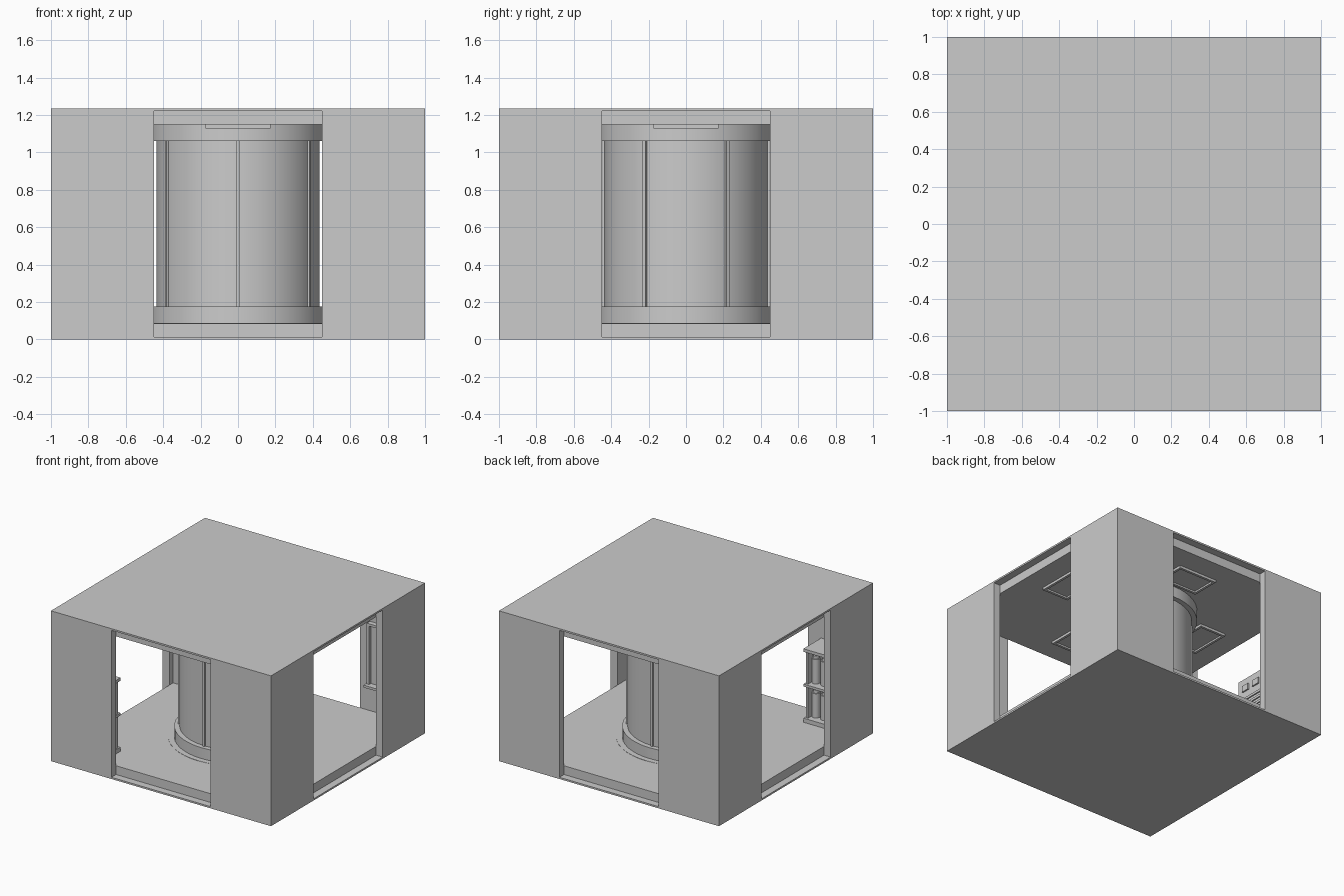
import bpy, math
from mathutils import Matrix

if "Cube" in bpy.data.objects:
    bpy.data.objects.remove(bpy.data.objects["Cube"])

H, T, PL = 1.235, 0.06, 0.014      # height, wall thickness, plate thickness
FLOOR, CEIL = 0.086, 1.149
INN = 1 - T                        # inner wall face


def box(name, x0, x1, y0, y1, z0, z1, turn=0):
    """Box from its limits, turned about the z axis by quarter turns."""
    bpy.ops.mesh.primitive_cube_add(size=1)
    o = bpy.context.object
    o.name = name
    m = Matrix.Translation(((x0 + x1) / 2, (y0 + y1) / 2, (z0 + z1) / 2)) @ \
        Matrix.Diagonal((x1 - x0, y1 - y0, z1 - z0, 1))
    o.data.transform(Matrix.Rotation(math.radians(90 * turn), 4, 'Z') @ m)
    return o


def cylinder(name, r, z0, z1, x=0, y=0, sides=48):
    bpy.ops.mesh.primitive_cylinder_add(vertices=sides, radius=r, depth=z1 - z0,
                                        location=(x, y, (z0 + z1) / 2))
    o = bpy.context.object
    o.name = name
    bpy.ops.object.shade_smooth_by_angle(angle=math.radians(30))
    return o


# outer plates, raised floor and lowered ceiling
box("base_plate", -1, 1, -1, 1, 0, PL)
box("roof_plate", -1, 1, -1, 1, H - PL, H)
box("floor", -INN, INN, -INN, INN, PL, FLOOR)
box("ceiling", -INN, INN, -INN, INN, CEIL, H - PL)

# four walls with central doorways, and a framed ceiling light behind each
for k in range(4):
    box("wall_left", -1, -0.45, -1, -INN, PL, H - PL, k)
    box("wall_right", 0.45, INN, -1, -INN, PL, H - PL, k)
    box("light_panel", -0.16, 0.16, -0.735, -0.525, CEIL - 0.006, CEIL, k)
    for s in (-1, 1):
        a, b = sorted((s * 0.175, s * 0.155))
        box("light_frame_side", a, b, -0.75, -0.51, CEIL - 0.02, CEIL, k)
        c = -0.63 + s * 0.11
        box("light_frame_end", -0.155, 0.155, c - 0.01, c + 0.01, CEIL - 0.02, CEIL, k)

# central column with collars and six ribs
cylinder("column_floor_disc", 0.52, FLOOR - 0.01, FLOOR + 0.002)
cylinder("column", 0.435, FLOOR, CEIL)
cylinder("lower_collar", 0.475, FLOOR, 0.177)
cylinder("upper_collar", 0.475, 1.06, CEIL)
for i in range(6):
    rib = box("column_rib", -0.009, 0.009, -0.447, -0.42, 0.15, 1.08)
    rib.rotation_euler.z = math.radians(60 * i)

# shelf unit with canisters in the front left corner
SX0, SX1, SY = -0.92, -0.58, -0.72
for z0, z1 in ((FLOOR, 0.12), (0.38, 0.40), (0.665, 0.69)):
    box("shelf_board", SX0 - 0.01, SX1 + 0.01, -INN, SY + 0.01, z0, z1)
for x in (SX0, SX1 - 0.02):
    box("shelf_side", x, x + 0.02, -INN, SY - 0.01, FLOOR, 0.68)
box("shelf_back", SX0, SX1, -INN, -INN + 0.015, FLOOR, 0.68)
for z in (0.12, 0.40):
    for i in range(4):
        x = -0.87 + i * 0.08
        cylinder("canister", 0.032, z, z + 0.2, x, -0.79, 16)
        cylinder("canister_lid", 0.024, z + 0.2, z + 0.225, x, -0.79, 16)

# equipment cabinet in the back left corner, facing right
box("cabinet", -INN, -0.61, 0.50, 0.92, FLOOR, 0.53)
for i in range(5):
    z = 0.16 + i * 0.045
    box("cabinet_vent", -0.61, -0.60, 0.54, 0.76, z, z + 0.02)
for i in range(3):
    y = 0.55 + i * 0.12
    box("cabinet_switch", -0.61, -0.598, y, y + 0.07, 0.42, 0.47)

# framed wall board with tray in the back right corner
box("wall_board", 0.55, 0.90, 0.925, INN, 0.32, 0.80)
for x in (0.54, 0.885):
    box("board_frame_side", x, x + 0.02, 0.90, INN, 0.32, 0.82)
box("board_frame_top", 0.54, 0.905, 0.90, INN, 0.80, 0.82)
box("board_tray", 0.53, 0.915, 0.87, INN, 0.30, 0.32)

# thin wall panel in the front right corner
box("wall_panel", 0.54, 0.90, -INN, -INN + 0.015, 0.47, 0.87)
